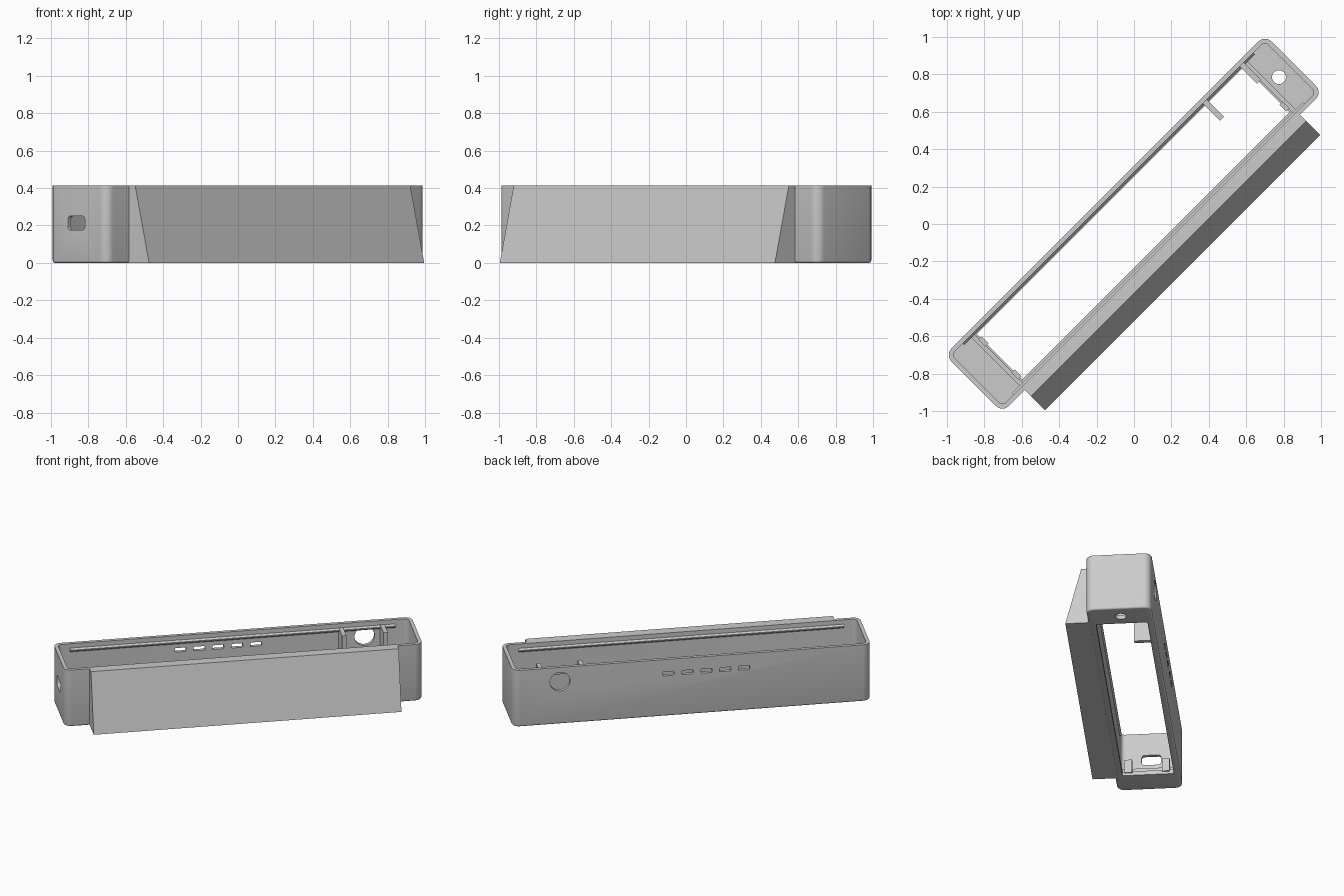
import bpy, bmesh, math
from mathutils import Matrix, Vector

cube = bpy.data.objects.get("Cube")
if cube:
    bpy.data.objects.remove(cube, do_unlink=True)

# One grey plastic
grey = bpy.data.materials.new("grey plastic")
grey.use_nodes = True
GREY = (0.6, 0.6, 0.6, 1)
grey.diffuse_color = GREY
grey.node_tree.nodes["Principled BSDF"].inputs["Base Color"].default_value = GREY

TURN = Matrix.Rotation(math.radians(45), 4, 'Z')  # the case lies diagonally
H = 0.415                                         # case height
L = 1.21                                          # half length
BACK, FRONT = 0.22, -0.215                        # outer faces across the case
WALL, FLOOR = 0.025, 0.03


def rounded_rect(x0, x1, y0, y1, r, n=6):
    """Outline of a rectangle with rounded corners."""
    pts = []
    corners = [(x1 - r, y1 - r), (x0 + r, y1 - r), (x0 + r, y0 + r), (x1 - r, y0 + r)]
    for k, (cx, cy) in enumerate(corners):
        for i in range(n + 1):
            a = math.pi / 2 * (k + i / n)
            pts.append((cx + r * math.cos(a), cy + r * math.sin(a)))
    return pts


def prism(name, outline, low, high, axis='Z', base_bevel=0):
    """Extrude an outline along an axis, in the case's own frame."""
    place = {'X': lambda a, b, t: (t, a, b),
             'Y': lambda a, b, t: (a, t, b),
             'Z': lambda a, b, t: (a, b, t)}[axis]
    bm = bmesh.new()
    face = bm.faces.new([bm.verts.new(place(a, b, low)) for a, b in outline])
    rim = list(face.edges)
    new = bmesh.ops.extrude_face_region(bm, geom=[face])["geom"]
    shift = Vector(place(0, 0, high - low))
    bmesh.ops.translate(bm, vec=shift, verts=[g for g in new if isinstance(g, bmesh.types.BMVert)])
    if not face.is_valid or face not in bm.faces:
        bmesh.ops.holes_fill(bm, edges=bm.edges)
    bmesh.ops.recalc_face_normals(bm, faces=bm.faces)
    if base_bevel:
        edges = [e for e in rim if e.is_valid]
        bmesh.ops.bevel(bm, geom=edges, offset=base_bevel, segments=3, profile=0.5, affect='EDGES')
    mesh = bpy.data.meshes.new(name)
    bm.to_mesh(mesh)
    bm.free()
    mesh.materials.append(grey)
    ob = bpy.data.objects.new(name, mesh)
    bpy.context.collection.objects.link(ob)
    ob.matrix_world = TURN
    return ob


def block(name, x0, x1, y0, y1, z0, z1):
    return prism(name, [(x0, y0), (x1, y0), (x1, y1), (x0, y1)], z0, z1)


def circle(cx, cy, r, n=32):
    return [(cx + r * math.cos(2 * math.pi * i / n), cy + r * math.sin(2 * math.pi * i / n))
            for i in range(n)]


def carve(ob, cutters):
    """Subtract the cutters, bake the result and drop the cutters."""
    for c in cutters:
        c.hide_render = True
        mod = ob.modifiers.new("cut", 'BOOLEAN')
        mod.operation, mod.solver, mod.object = 'DIFFERENCE', 'EXACT', c
    bpy.context.view_layer.update()
    baked = bpy.data.meshes.new_from_object(ob.evaluated_get(bpy.context.evaluated_depsgraph_get()))
    ob.modifiers.clear()
    ob.data = baked
    for c in cutters:
        bpy.data.objects.remove(c, do_unlink=True)


# Open-topped case with rounded corners
case = prism("case", rounded_rect(-L, L, FRONT, BACK, 0.05), 0, H, base_bevel=0.012)
cutters = [
    prism("cut_inside", rounded_rect(-L + WALL, L - WALL, FRONT + WALL, BACK - WALL, 0.028), FLOOR, 1),
    block("cut_floor_window", -1.01, 1.01, -0.165, 0.178, -1, 0.2),
    prism("cut_floor_hole", circle(1.103, 0.007, 0.037), -0.2, 0.2),
    prism("cut_round_hole", circle(0.89, 0.31, 0.068), 0.1, 0.4, 'Y'),
    prism("cut_port", rounded_rect(-0.052, 0.077, 0.175, 0.25, 0.018), -1.4, -1.1, 'X'),
]
# Row of vent slots in the back wall
for i in range(5):
    x = -0.355 + 0.128 * i
    cutters.append(prism("cut_vent", rounded_rect(x - 0.038, x + 0.038, 0.295, 0.325, 0.006), 0.1, 0.4, 'Y'))
carve(case, cutters)

# Sloping front panel, flush with the rim
prism("sloped_front", [(FRONT + 0.01, 0), (-0.368, 0), (-0.262, H), (FRONT + 0.01, H)], -1.04, 1.04, 'X')

# Lid ridges along both long walls
for name, wall, d in (("back_lid_ridge", BACK - WALL, -1), ("front_lid_ridge", FRONT + WALL, 1)):
    prism(name, [(wall - d * 0.005, 0.355), (wall, 0.355), (wall + d * 0.011, 0.366),
                 (wall + d * 0.011, 0.372), (wall, 0.383), (wall - d * 0.005, 0.383)], -1.1, 1.1, 'X')

# Support ribs either side of the round hole
for name, x in (("inner_rib", 0.73), ("outer_rib", 1.01)):
    block(name, x - 0.015, x + 0.015, 0.066, BACK - 0.01, 0.015, 0.385)

# Low rail and two clips at each end of the floor window
for side, s in (("left", 1), ("right", -1)):
    a, b = sorted((s * 1.02, s * 1.045))
    block(side + "_end_rail", a, b, FRONT + 0.01, BACK - 0.01, FLOOR - 0.01, 0.055)
    for k, y in enumerate((-0.125, 0.125)):
        a, b = sorted((s * 1.0, s * 1.025))
        block(f"{side}_end_clip_{k + 1}", a, b, y - 0.025, y + 0.025, FLOOR - 0.012, 0.115)

# Smooth the rounded corners, keep real edges sharp
bpy.ops.object.select_all(action='DESELECT')
case.select_set(True)
bpy.context.view_layer.objects.active = case
bpy.ops.object.shade_smooth_by_angle(angle=math.radians(32))
